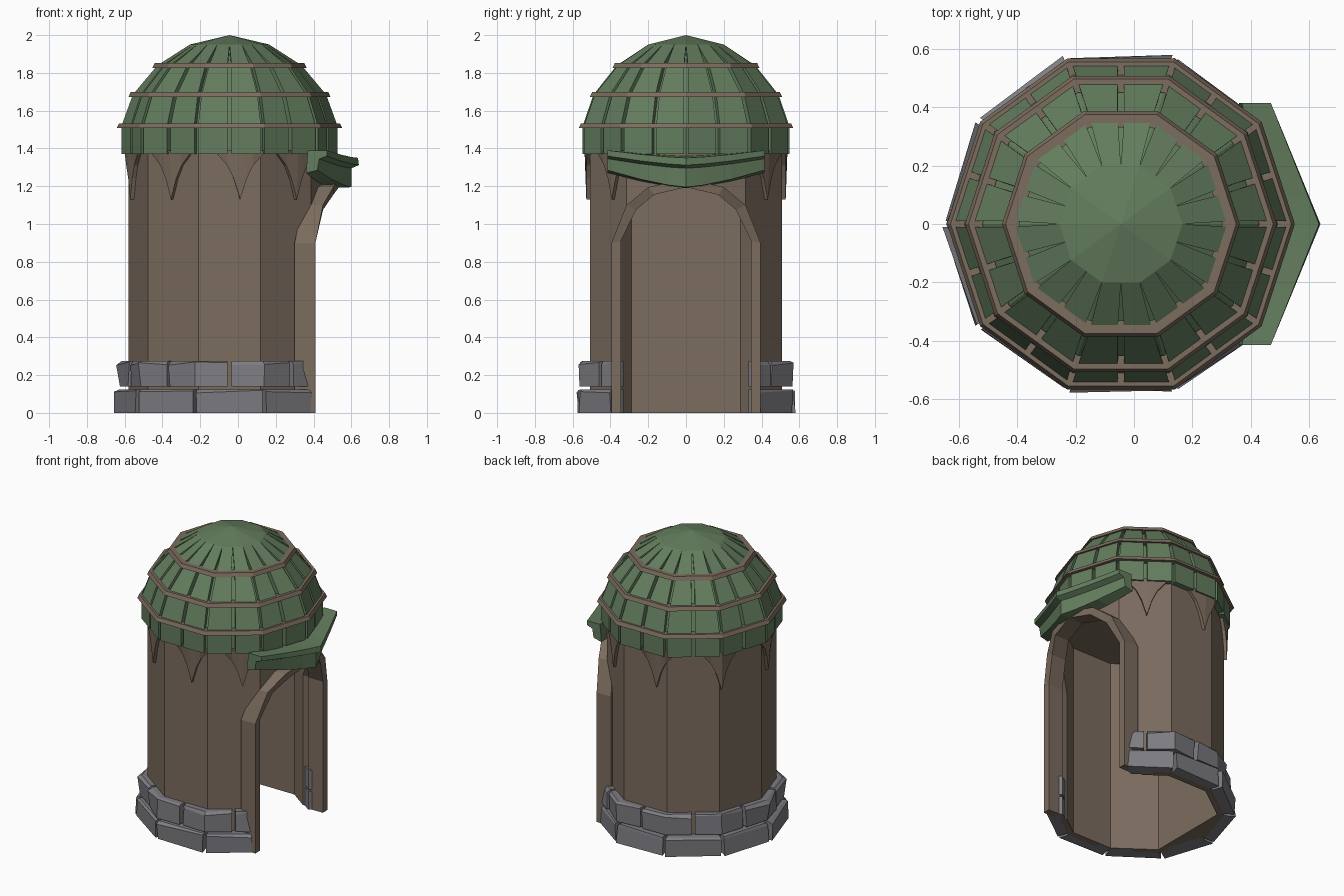
import bpy, bmesh, math, random
from mathutils import Vector

if "Cube" in bpy.data.objects:
    bpy.data.objects.remove(bpy.data.objects["Cube"])

random.seed(4)
CX = -0.045          # tower axis


def material(name, rgb):
    m = bpy.data.materials.new(name)
    m.diffuse_color = (*rgb, 1)
    m.use_nodes = True
    m.node_tree.nodes["Principled BSDF"].inputs["Base Color"].default_value = m.diffuse_color
    return m


BROWN = material("clay brown", (0.20, 0.15, 0.112))
GREEN = material("moss green", (0.125, 0.205, 0.11))
GREY = material("stone grey", (0.205, 0.205, 0.225))


def P(u, r, z):
    """Point on a ten-sided ring; u counts corners, fractions lie on the flat sides."""
    k = math.floor(u)
    f = u - k
    a, b = math.radians(36 * k), math.radians(36 * (k + 1))
    return Vector((CX + r * (math.cos(a) * (1 - f) + math.cos(b) * f),
                   r * (math.sin(a) * (1 - f) + math.sin(b) * f), z))


def loft_into(bm, sections, loop=False):
    rows = [[bm.verts.new(p) for p in s] for s in sections]
    n = len(rows[0])
    for i in range(len(rows) if loop else len(rows) - 1):
        a, b = rows[i], rows[(i + 1) % len(rows)]
        for j in range(n):
            bm.faces.new((a[j], a[(j + 1) % n], b[(j + 1) % n], b[j]))
    if not loop:
        bm.faces.new(rows[0])
        bm.faces.new(rows[-1])


def finish(name, bm, mat):
    bmesh.ops.recalc_face_normals(bm, faces=bm.faces[:])
    me = bpy.data.meshes.new(name)
    bm.to_mesh(me)
    bm.free()
    me.materials.append(mat)
    ob = bpy.data.objects.new(name, me)
    bpy.context.collection.objects.link(ob)
    return ob


def lofts(name, mat, parts, loop=False):
    bm = bmesh.new()
    for s in parts:
        loft_into(bm, s, loop)
    return finish(name, bm, mat)


def ring(r, z, us=range(10)):
    return [P(u, r, z) for u in us]


def cut(ob, cutter):
    cutter.hide_render = True
    cutter.hide_viewport = True
    m = ob.modifiers.new("cut", "BOOLEAN")
    m.operation, m.solver, m.object = "DIFFERENCE", "EXACT", cutter


# Tower wall: hollow, with an arched doorway on +x
wall = lofts("tower_wall", BROWN, [[ring(0.534, 0), ring(0.534, 1.42)]])
inner_us = [0, 1, 2, 3, 4, 6, 7, 8, 9]
cut(wall, lofts("room_cutter", BROWN, [[ring(0.49, -0.1, inner_us), ring(0.49, 1.34, inner_us)]]))
half = [(0.37, -0.1), (0.37, 0.9), (0.29, 1.085), (0.185, 1.175), (0, 1.215)]
arch = half + [(-y, z) for y, z in half[-2::-1]]
cut(wall, lofts("door_cutter", BROWN, [[[Vector((x, y, z)) for y, z in arch] for x in (0.1, 0.9)]]))

# Door frame: outer y,z / inner y,z / front x
stations = [(0.395, 0, 0.345, 0, 0.41), (0.395, 0.9, 0.345, 0.91, 0.41),
            (0.315, 1.1, 0.265, 1.075, 0.45), (0.2, 1.195, 0.17, 1.155, 0.505),
            (0, 1.24, 0, 1.195, 0.535)]
stations += [(-a, b, -c, d, x) for a, b, c, d, x in stations[-2::-1]]
lofts("door_frame", BROWN, [[[Vector((x, a, b)), Vector((x, c, d)),
                              Vector((x - 0.11, c, d)), Vector((x - 0.11, a, b))]
                             for a, b, c, d, x in stations]])

# Pointed clay drips under the dome
drip = [(-0.36, 1.37), (-0.2, 1.31), (-0.1, 1.24), (0, 1.13), (0.1, 1.24), (0.2, 1.31), (0.36, 1.37)]
lofts("wall_drips", BROWN,
      [[[P(a / 36 + o, 0.51, z), P(a / 36 + o, 0.555, z),
         P(a / 36 + o, 0.565, 1.39), P(a / 36 + o, 0.51, 1.39)] for o, z in drip]
       for a in (55, 100, 145, 190, 234, 276, 312)])


# Two courses of foundation stones, open at the door
def course(name, breaks, R, z0, z1):
    parts = []
    for a, b in zip(breaks, breaks[1:]):
        us = [a + (0.03 if a > 1.3 else 0), b - (0.03 if b < 8.7 else 0)]
        us[1:1] = [k for k in range(1, 10) if us[0] < k < us[1]]
        secs = []
        for u in us:
            j = lambda s: random.uniform(-s, s)
            secs.append([P(u, 0.5, z0), P(u, R + j(0.01), z0),
                         P(u, R + j(0.015), z1 - 0.015 + j(0.01)),
                         P(u, R - 0.015 + j(0.008), z1), P(u, 0.5, z1)])
        parts.append(secs)
    lofts(name, GREY, parts)


course("lower_stones", [1.2] + list(range(2, 9)) + [8.8], 0.605, 0, 0.125)
course("upper_stones", [1.2] + [k + 0.5 for k in range(1, 9)] + [8.8], 0.585, 0.14, 0.275)

# Dome core, seen in the gaps between panels
rows = [(0.575, 1.37), (0.575, 1.52), (0.515, 1.685), (0.385, 1.84), (0.21, 1.95)]
lofts("dome_core", GREEN, [[ring(r - 0.035, z - (0.012 if i > 1 else 0)) for i, (r, z) in enumerate(rows)]])

# Dome panels: two per side in each row, gaps tapering out near the top
panels = []
for i in range(4):
    (r0, z0), (r1, z1) = rows[i], rows[i + 1]
    g0 = 0.011 / (0.618 * r0)
    g1 = 0.0005 if i == 3 else 0.011 / (0.618 * r1)
    drop = (0, 0.01, 0.02, 0.03)[i]
    for k in range(10):
        for f in (0, 0.5):
            secs = []
            for r, z, g in ((r0, z0, g0), (r1, z1, g1)):
                ua, ub = k + f + g, k + f + 0.5 - g
                secs.append([P(ua, r, z), P(ub, r, z),
                             P(ub, r - 0.045, z - drop), P(ua, r - 0.045, z - drop)])
            panels.append(secs)
lofts("dome_panels", GREEN, panels)

# Dome cap
bm = bmesh.new()
base = [bm.verts.new(p) for p in ring(0.211, 1.95)]
tip = bm.verts.new((CX, 0, 2.0))
for i in range(10):
    bm.faces.new((base[i], base[(i + 1) % 10], tip))
bm.faces.new(base)
finish("dome_cap", bm, GREEN)

# Trim hoops between the panel rows
lofts("dome_hoops", BROWN,
      [[[P(u, r - 0.05, z - 0.013), P(u, r, z - 0.013), P(u, r - 0.012, z + 0.013),
         P(u, r - 0.06, z + 0.013)] for u in range(10)]
       for r, z in ((0.597, 1.52), (0.535, 1.685), (0.408, 1.84))], loop=True)

# Door canopy: blend from centre section to the raised end section
mid = [(0.49, 1.19), (0.60, 1.195), (0.60, 1.295), (0.64, 1.312), (0.635, 1.35), (0.47, 1.36)]
end = [(0.36, 1.27), (0.42, 1.285), (0.43, 1.345), (0.47, 1.36), (0.47, 1.39), (0.37, 1.39)]
canopy = []
for y in (-0.415, -0.24, -0.09, 0, 0.09, 0.24, 0.415):
    t = abs(y) / 0.415
    canopy.append([Vector((a[0] + (b[0] - a[0]) * t, y, a[1] + (b[1] - a[1]) * t ** 1.4))
                   for a, b in zip(mid, end)])
lofts("door_canopy", GREEN, [canopy])
